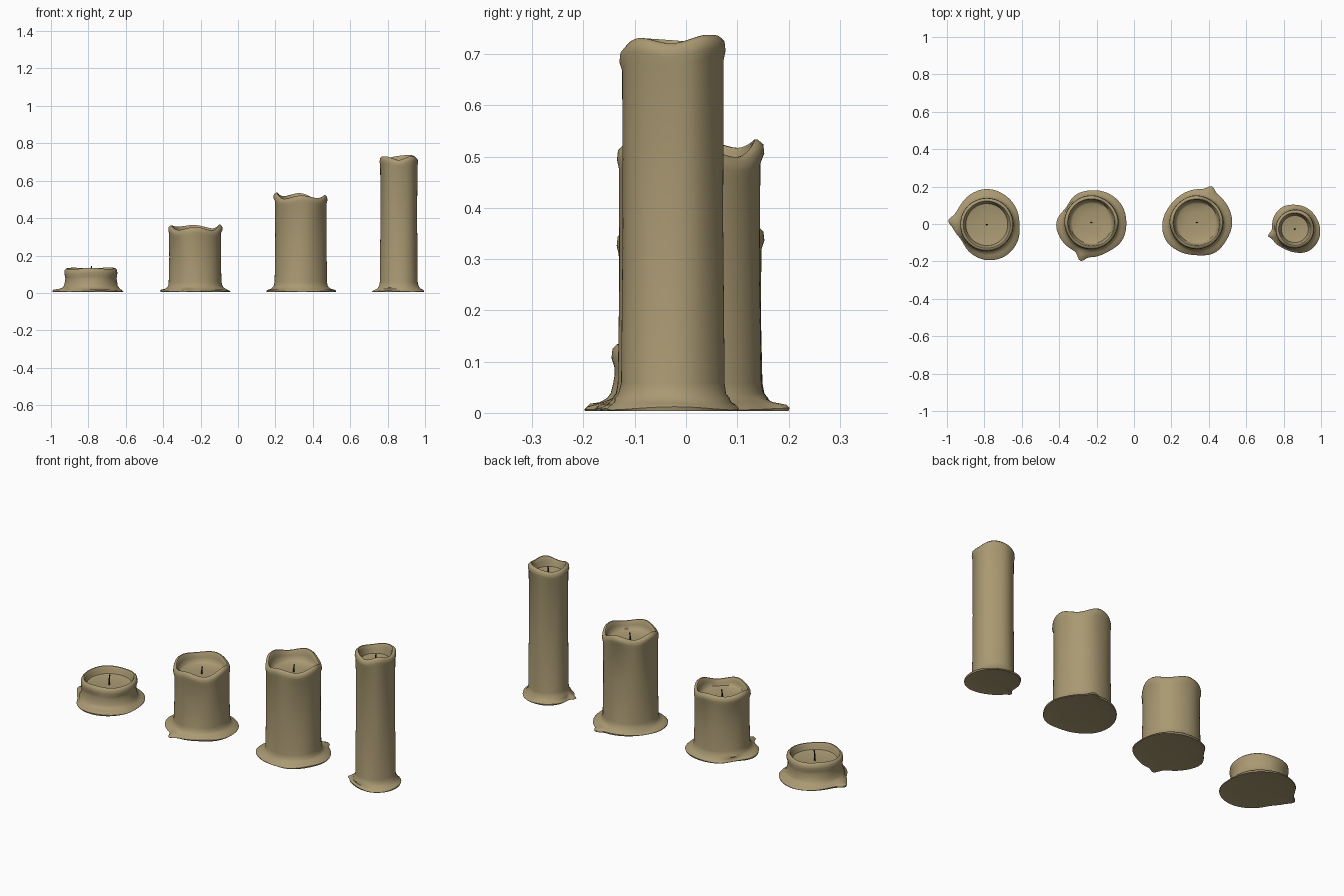
import bpy, bmesh, math
from mathutils import Vector

if "Cube" in bpy.data.objects:
    bpy.data.objects.remove(bpy.data.objects["Cube"])

SEG = 96


def material(name, color):
    m = bpy.data.materials.new(name)
    m.diffuse_color = color
    m.use_nodes = True
    m.node_tree.nodes["Principled BSDF"].inputs["Base Color"].default_value = m.diffuse_color
    return m


WAX = material("wax", (0.40, 0.32, 0.17, 1))
CHAR = material("charred_wick", (0.03, 0.027, 0.02, 1))


def cyclic(values, angle):
    """Smooth closed interpolation of evenly spaced values around a circle."""
    n = len(values)
    t = angle / math.tau * n
    i, f = int(t), t - int(t)
    a, b, c, d = (values[(i + k) % n] for k in (-1, 0, 1, 2))
    return 0.5 * (2 * b + (c - a) * f + (2 * a - 5 * b + 4 * c - d) * f * f
                  + (3 * b - a - 3 * c + d) * f ** 3)


def finish(bm, name, mat, loc):
    bmesh.ops.recalc_face_normals(bm, faces=bm.faces)
    me = bpy.data.meshes.new(name)
    bm.to_mesh(me)
    bm.free()
    ob = bpy.data.objects.new(name, me)
    bpy.context.collection.objects.link(ob)
    ob.location = loc
    me.materials.append(mat)
    bpy.ops.object.select_all(action='DESELECT')
    ob.select_set(True)
    bpy.context.view_layer.objects.active = ob
    bpy.ops.object.shade_smooth_by_angle(angle=math.radians(50))
    return ob


def skin(rings, start, end):
    """Bridge closed rings and fan both ends to a centre point."""
    bm = bmesh.new()
    loops = [[bm.verts.new(p) for p in r] for r in rings]
    n = len(loops[0])
    for a, b in zip(loops, loops[1:]):
        for i in range(n):
            j = (i + 1) % n
            bm.faces.new((a[i], a[j], b[j], b[i]))
    for loop, p in ((loops[0], start), (loops[-1], end)):
        c = bm.verts.new(p)
        for i in range(n):
            bm.faces.new((c, loop[i], loop[(i + 1) % n]))
    return bm


def candle(name, x, y, R, floor, rim, puddle, spike, wick_top):
    def profile(a):
        h = cyclic(rim, a)
        d = (a - math.radians(spike[0]) + math.pi) % math.tau - math.pi
        P = cyclic(puddle, a) + spike[1] * math.exp(-(d / 0.13) ** 2)
        rise = h - sum(rim) / len(rim)
        bulge = 0.003 + 0.18 * max(rise, 0)
        edge = 0.003 * math.sin(3 * a + x * 9)
        drip = 0.0015 * math.sin(5 * a + x * 7)
        deep = h - floor
        return [
            # underside and thin puddle edge
            (P * 0.55, 0.010), (P * 0.93, 0.006), (P - 0.002, 0.004),
            (P, 0.009 + edge), (P - 0.006, 0.015 + edge),
            # flare into the body
            (R + (P - R) * 0.5, 0.021), (R + 0.012, 0.029),
            (R + 0.005, 0.038), (R + 0.001 + drip, 0.058),
            (R - 0.002 + drip, 0.058 + (h - 0.1) * 0.5),
            (R - 0.001 + drip, h - 0.045), (R + bulge, h - 0.028),
            (R - 0.002 + bulge, h - 0.010),
            # rounded crest
            (R - 0.007, h - 0.001), (R - 0.013, h - 0.001),
            (R - 0.018, h - 0.008),
            # melted bowl
            (R - 0.021, h - deep * 0.45), (R - 0.027, floor + deep * 0.22),
            (R * 0.72, floor + 0.007), (R * 0.4, floor + 0.002),
        ]

    angles = [math.tau * i / SEG for i in range(SEG)]
    profs = [profile(a) for a in angles]
    rings = [[(p[k][0] * math.cos(a), p[k][0] * math.sin(a), p[k][1])
              for a, p in zip(angles, profs)] for k in range(len(profs[0]))]
    finish(skin(rings, (0, 0, 0.011), (0, 0, floor)), name, WAX, (x, y, 0))

    # slightly bent wick
    wr = []
    for k in range(6):
        t = k / 5
        z = floor - 0.008 + (wick_top - floor + 0.008) * t
        r = 0.0042 - 0.0012 * t
        wr.append([(r * math.cos(b * math.tau / 10) + 0.004 * t * t,
                    r * math.sin(b * math.tau / 10), z) for b in range(10)])
    finish(skin(wr, (0, 0, floor - 0.008), (0.004, 0, wick_top)),
           name + "_wick", CHAR, (x, y, 0))


# name, centre, radius, bowl floor, rim heights (45 deg), puddle radii (30 deg),
# puddle spike (angle, length), wick tip
candle("stub_candle", -0.787, -0.003, 0.139, 0.088,
       [.133, .137, .131, .136, .131, .128, .135, .129],
       [.175, .18, .185, .19, .183, .175, .185, .16, .175, .19, .195, .188],
       (174, 0.022), 0.145)
candle("short_candle", -0.228, 0.008, 0.140, 0.295,
       [.366, .346, .364, .355, .362, .337, .354, .336],
       [.187, .187, .18, .172, .17, .158, .187, .185, .178, .185, .18, .19],
       (254, 0.033), 0.335)
candle("medium_candle", 0.335, 0.008, 0.139, 0.457,
       [.524, .500, .534, .518, .537, .504, .522, .508],
       [.19, .188, .187, .178, .17, .17, .183, .19, .18, .175, .188, .185],
       (67, 0.025), 0.498)
candle("tall_candle", 0.86, -0.027, 0.100, 0.672,
       [.722, .738, .734, .722, .728, .730, .712, .732],
       [.135, .13, .13, .13, .135, .13, .122, .13, .12, .125, .138, .14],
       (194, 0.022), 0.712)
